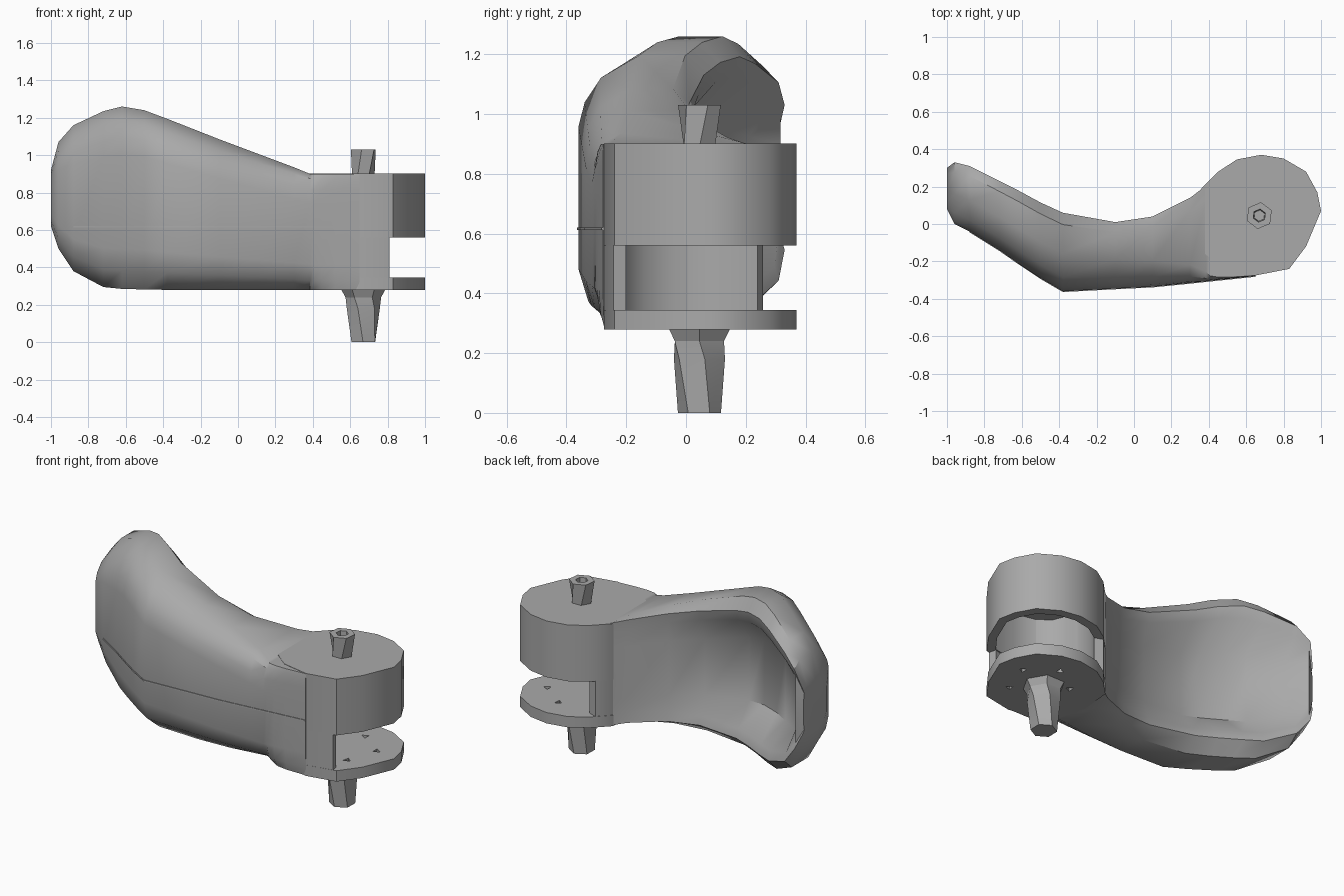
import bpy, bmesh, math
from mathutils import Vector

cube = bpy.data.objects.get("Cube")
if cube:
    bpy.data.objects.remove(cube, do_unlink=True)

grey = bpy.data.materials.new("plain grey")
grey.use_nodes = True
grey.diffuse_color = (0.4, 0.4, 0.4, 1)
grey.node_tree.nodes["Principled BSDF"].inputs["Base Color"].default_value = (0.4, 0.4, 0.4, 1)


def shade(obj, angle):
    bpy.ops.object.select_all(action='DESELECT')
    obj.select_set(True)
    bpy.context.view_layer.objects.active = obj
    bpy.ops.object.shade_smooth_by_angle(angle=math.radians(angle))


def finish(name, bm, angle):
    bmesh.ops.recalc_face_normals(bm, faces=bm.faces)
    mesh = bpy.data.meshes.new(name)
    bm.to_mesh(mesh)
    bm.free()
    obj = bpy.data.objects.new(name, mesh)
    bpy.context.collection.objects.link(obj)
    mesh.materials.append(grey)
    shade(obj, angle)
    return obj


def skin(bm, rings):
    """Skin a row of equal-length rings and cap both ends."""
    loops = [[bm.verts.new(p) for p in ring] for ring in rings]
    for a, b in zip(loops, loops[1:]):
        for i in range(len(a)):
            j = (i + 1) % len(a)
            bm.faces.new((a[i], a[j], b[j], b[i]))
    bm.faces.new(loops[0])
    bm.faces.new(loops[-1])


def loft(name, rings, angle=40):
    bm = bmesh.new()
    skin(bm, rings)
    return finish(name, bm, angle)


def level(points, z):
    return [(x, y, z) for x, y in points]


def circle(x, y, r, n, turn=0.0):
    return [(x + r * math.cos(turn + math.tau * i / n),
             y + r * math.sin(turn + math.tau * i / n)) for i in range(n)]


# Dished paddle: cross-sections as (depth, height) fractions; 'p' is the pocket floor
ROUND = [(0, .22), (0, .74), (.05, .83), (.18, .92), (.48, 1), (.85, 1), (1, .93),
         (.96, .86), ('p', .7), ('p', .28), (.96, .14), (1, .08), (.8, 0), (.35, 0), (.08, .1)]
SQUARE = [(0, .22), (0, .74), (0, .86), (.03, .96), (.1, 1), (.85, 1), (1, 1),
          (1, .9), (1, .75), (1, .25), (1, .12), (1, 0), (.8, 0), (.25, 0), (.08, .08)]
# x, front y, back y, bottom z, top z, pocket depth, squareness
STATIONS = [
    (-1, .08, .30, .62, .92, 0, 0),
    (-.96, 0, .33, .5, 1.07, .04, 0),
    (-.88, -.04, .31, .38, 1.16, .28, 0),
    (-.72, -.14, .23, .295, 1.235, .42, 0),
    (-.62, -.21, .18, .285, 1.26, .42, 0),
    (-.5, -.29, .115, .282, 1.24, .38, 0),
    (-.38, -.36, .06, .28, 1.195, .3, 0),
    (-.1, -.345, .01, .28, 1.085, .15, .1),
    (.1, -.335, .04, .28, 1.01, .07, .3),
    (.3, -.315, .14, .28, .935, .02, .7),
    (.385, -.306, .205, .28, .9, 0, 1),
    (.405, -.304, -.03, .28, .9, 0, 1),
    (.45, -.299, -.15, .28, .9, 0, 1),
    (.52, -.292, -.21, .28, .9, 0, 1),
    (.65, -.278, -.25, .28, .9, 0, 1),
]
rings = []
for x, yf, yb, zb, zt, pocket, sq in STATIONS:
    ring = []
    for (u, v), (us, vs) in zip(ROUND, SQUARE):
        u = 1 - pocket if u == 'p' else u
        u, v = u + (us - u) * sq, v + (vs - v) * sq
        ring.append((x, yf + (yb - yf) * u, zb + (zt - zb) * v))
    rings.append(ring)
loft("dished_paddle", rings)

# Thin seam ridge along the front of the paddle
loft("front_seam", [[(x, y - .004, .612), (x, y - .004, .62), (x, y + .015, .62), (x, y + .015, .612)]
                    for x, y, *_ in STATIONS[2:]])

# Hinge outline shared by the drum and the base disc
HINGE = [(.65, -.275), (.83, -.24), (.92, -.12), (1, .07), (.98, .17), (.92, .28), (.8, .35),
         (.68, .37), (.55, .345), (.45, .28), (.36, .19), (.34, 0), (.38, -.16), (.48, -.24)]
centre = Vector((.67, .045))
inner = [tuple(centre + (Vector(p) - centre) * .84) for p in HINGE]

# Hollow upper drum, open below
loft("upper_drum", [level(inner, .85), level(inner, .56), level(HINGE, .56), level(HINGE, .902)])

# Curved wall joining drum, disc and paddle
WALL = [(.81, -.243), (.65, -.274), (.48, -.25), (.38, -.16), (.345, 0), (.362, .188), (.43, .258),
        (.48, .24), (.41, .12), (.4, -.02), (.45, -.14), (.55, -.22), (.67, -.24), (.8, -.2)]
loft("hinge_wall", [level(WALL, .283), level(WALL, .897)])

# Base disc with small triangular holes
disc = loft("base_disc", [level(HINGE, .279), level(HINGE, .345)])
bm = bmesh.new()
for i, (x, y) in enumerate(circle(.7, .05, .17, 5, .3)):
    tri = circle(x, y, .024, 3, i)
    skin(bm, [level(tri, .2), level(tri, .45)])
cutter = finish("hole_cutter", bm, 30)
cutter.hide_render = True
cut = disc.modifiers.new("holes", 'BOOLEAN')
cut.object = cutter
cut.operation = 'DIFFERENCE'
cut.solver = 'EXACT'
bpy.context.view_layer.objects.active = disc
bpy.ops.object.modifier_apply(modifier=cut.name)
bpy.data.objects.remove(cutter, do_unlink=True)
shade(disc, 40)

# Tapered lower pin with a flared collar
loft("lower_pin", [level(circle(.67, .045, r, 6, t), z) for r, t, z in
                   ((.072, .5, 0), (.09, .2, .18), (.095, 0, .24), (.12, 0, .285))], 20)

# Faceted upper pin with a socket
loft("upper_pin", [level(circle(.67, .045, r, 6, t), z) for r, t, z in
                   ((.06, 0, .89), (.072, .4, 1.03), (.035, .4, 1.03), (.03, .4, .95))], 20)
